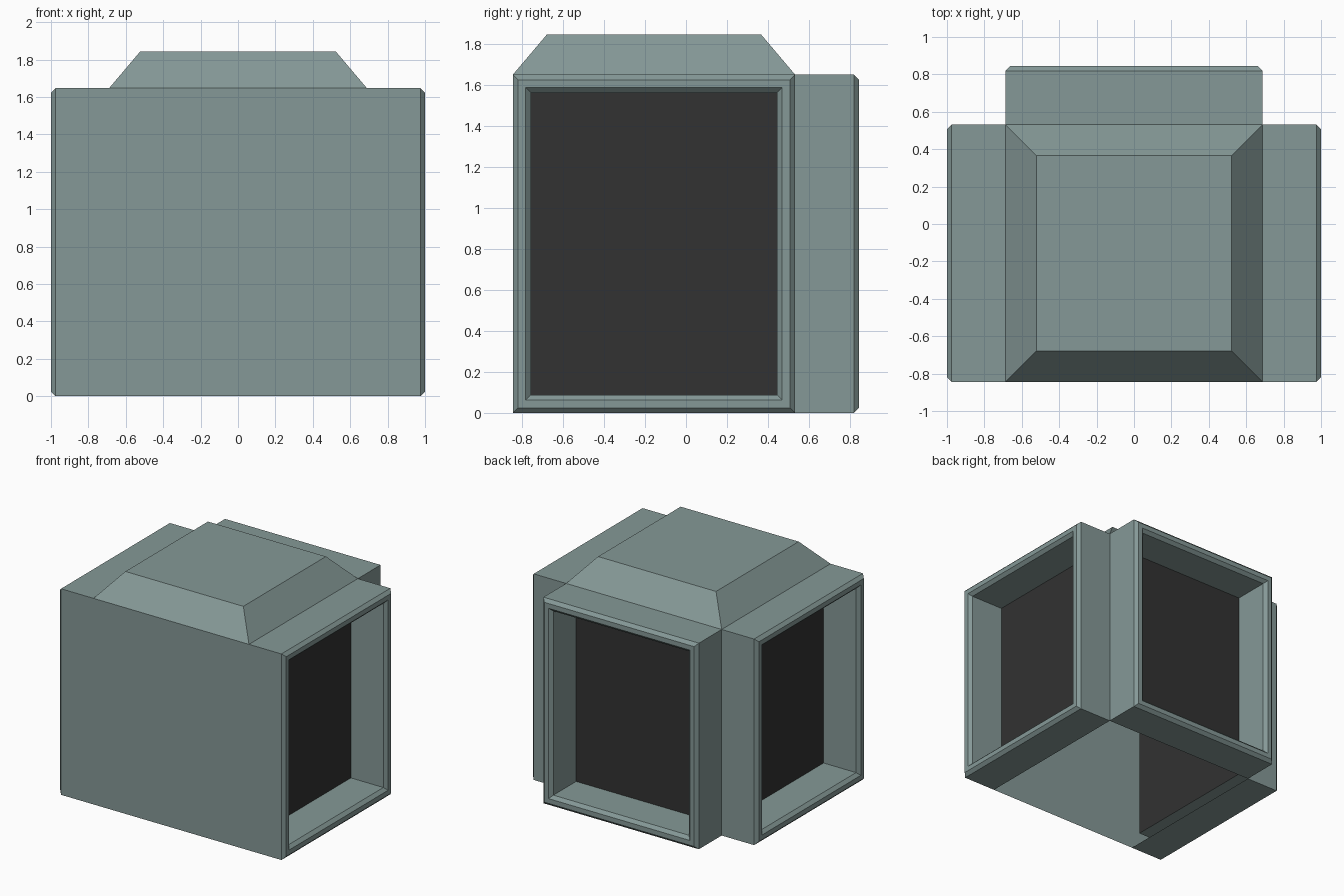
import bpy, bmesh
from mathutils import Vector

if "Cube" in bpy.data.objects:
    bpy.data.objects.remove(bpy.data.objects["Cube"])

HALF, HEIGHT = 0.688, 1.648           # square room half-width and wall height
CENTRE = Vector((0, -0.156, 0))       # room centre
UP = Vector((0, 0, 1))


def material(name, rgb):
    m = bpy.data.materials.new(name)
    m.diffuse_color = (*rgb, 1)
    m.use_nodes = True
    m.node_tree.nodes["Principled BSDF"].inputs["Base Color"].default_value = m.diffuse_color
    return m


GREEN = material("grey green wall", (0.235, 0.318, 0.309))
DARK = material("dark panel", (0.032, 0.032, 0.032))


def make_object(name, bm, mat):
    mesh = bpy.data.meshes.new(name)
    bm.to_mesh(mesh)
    bm.free()
    mesh.materials.append(mat)
    ob = bpy.data.objects.new(name, mesh)
    bpy.context.collection.objects.link(ob)
    return ob


def door_loop(bm, d, inset, dist):
    """Rectangle facing direction d, inset from the room outline."""
    u, w = UP.cross(d), HALF - inset
    z0, z1 = inset, HEIGHT - inset
    return [bm.verts.new(CENTRE + d * dist + u * a + UP * z)
            for a, z in ((-w, z0), (w, z0), (w, z1), (-w, z1))]


def bridge(bm, a, b):
    for j in range(4):
        k = (j + 1) % 4
        bm.faces.new((a[j], a[k], b[k], b[j]))


# Doorway arms: outer skin, chamfered rim, inner tunnel; dark panel at the end
PROFILE = [(0, HALF), (0, 0.975), (0.025, 1), (0.063, 1), (0.088, 0.975), (0.088, HALF)]
for side, d in (("right", Vector((1, 0, 0))), ("left", Vector((-1, 0, 0))),
                ("back", Vector((0, 1, 0)))):
    bm = bmesh.new()
    loops = [door_loop(bm, d, i, r) for i, r in PROFILE]
    for a, b in zip(loops, loops[1:]):
        bridge(bm, a, b)
    make_object(side + "_doorway", bm, GREEN)
    bm = bmesh.new()
    bm.faces.new(door_loop(bm, d, 0.088, HALF))
    make_object(side + "_panel", bm, DARK)

# Front wall, open underneath
bm = bmesh.new()
bm.faces.new(door_loop(bm, Vector((0, -1, 0)), 0, HALF))
make_object("front_wall", bm, GREEN)

# Sloped roof cap
bm = bmesh.new()
rings = [[bm.verts.new(CENTRE + Vector((x * w, y * w, z)))
          for x, y in ((-1, -1), (1, -1), (1, 1), (-1, 1))]
         for w, z in ((HALF, HEIGHT), (0.522, 1.844))]
bridge(bm, *rings)
bm.faces.new(rings[1])
make_object("roof_cap", bm, GREEN)
